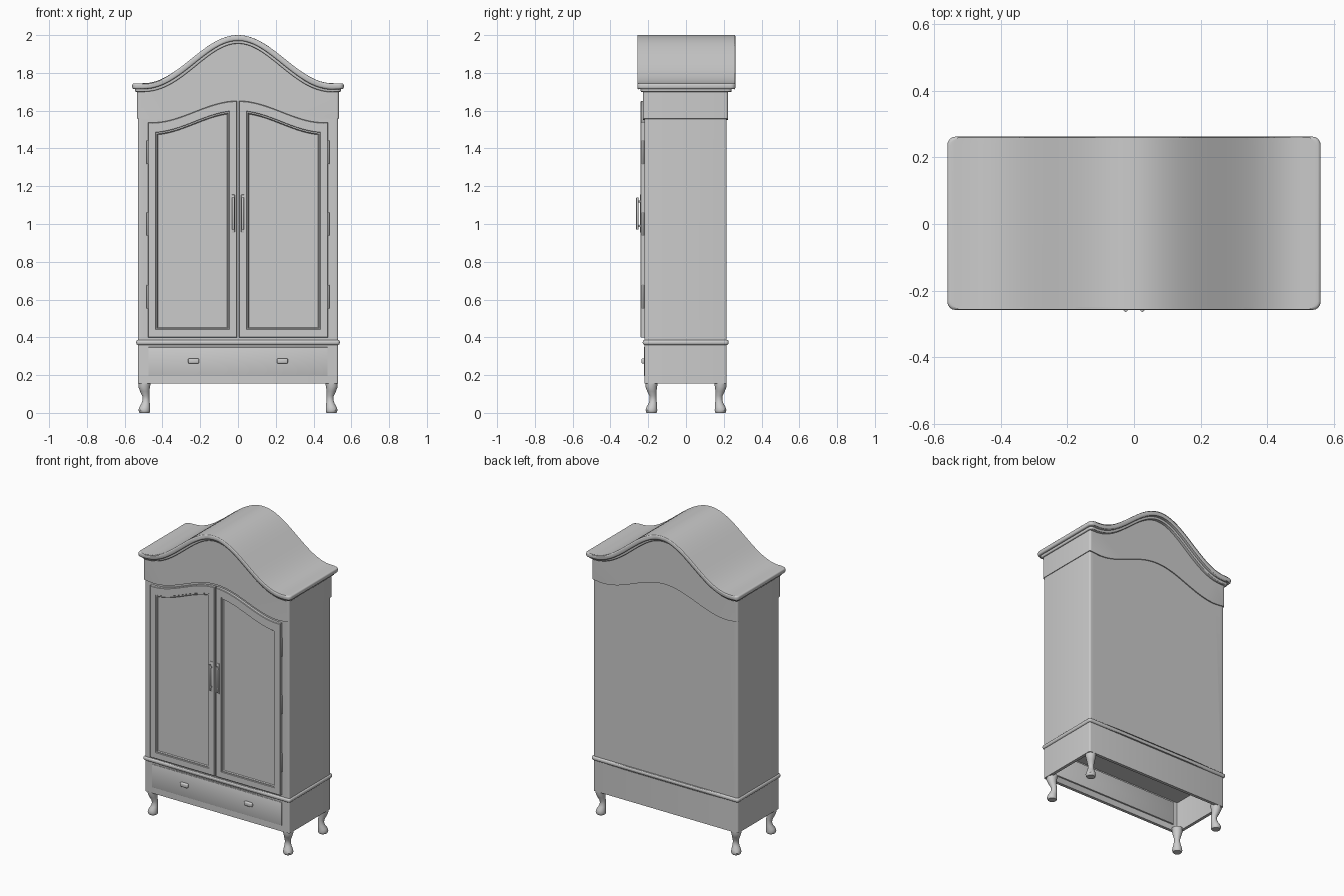
import bpy, bmesh
from math import pi, sin, cos, sqrt, radians

if "Cube" in bpy.data.objects:
    bpy.data.objects.remove(bpy.data.objects["Cube"])


def finish(name, bm, bevel=0.0, segs=2, limit=40):
    bmesh.ops.recalc_face_normals(bm, faces=bm.faces)
    if bevel:
        edges = [e for e in bm.edges if len(e.link_faces) == 2
                 and e.calc_face_angle() > radians(limit)]
        bmesh.ops.bevel(bm, geom=edges, offset=bevel, segments=segs, profile=0.5,
                        affect='EDGES', clamp_overlap=False)
    me = bpy.data.meshes.new(name)
    bm.to_mesh(me)
    bm.free()
    ob = bpy.data.objects.new(name, me)
    bpy.context.collection.objects.link(ob)
    bpy.ops.object.select_all(action='DESELECT')
    ob.select_set(True)
    bpy.context.view_layer.objects.active = ob
    bpy.ops.object.shade_smooth_by_angle(angle=radians(35))
    return ob


def loft(name, rings, closed=False, bevel=0.0, segs=2):
    """Skin a list of equal-length point rings; cap the ends unless closed."""
    bm = bmesh.new()
    vs = [[bm.verts.new(p) for p in r] for r in rings]
    n = len(rings[0])
    for k in range(len(vs) - (0 if closed else 1)):
        a, b = vs[k], vs[(k + 1) % len(vs)]
        for i in range(n):
            j = (i + 1) % n
            bm.faces.new((a[i], a[j], b[j], b[i]))
    if not closed:
        bm.faces.new(vs[0])
        bm.faces.new(vs[-1])
    return finish(name, bm, bevel, segs)


def box(name, x0, x1, y0, y1, z0, z1, bevel=0.003, segs=2):
    return loft(name, [[(x0, y0, z), (x1, y0, z), (x1, y1, z), (x0, y1, z)]
                       for z in (z0, z1)], bevel=bevel, segs=segs)


def rod(name, x, y, z0, z1, r, n=12):
    return loft(name, [[(x + r * cos(2 * pi * i / n), y + r * sin(2 * pi * i / n), z)
                        for i in range(n)] for z in (z0, z1)], bevel=r * 0.3)


# Bonnet curve of the roof, and gentler arch over the doors
def roof(x, drop=0.0):
    u = min(abs(x), 0.5)
    slope = 0.1275 * pi / 0.5 * sin(pi * u / 0.5)
    return 1.745 + 0.1275 * (1 + cos(pi * u / 0.5)) - drop * sqrt(1 + slope * slope)


def arch(x):
    u = min(abs(x), 0.46)
    return 1.55 + 0.0575 * (1 + cos(pi * u / 0.46)) + 0.1 * max(abs(x) - 0.46, 0)


def slab(name, hx, y0, y1, top, bot, r, bevel=0.0, segs=3, n=56):
    """Curved profile run front to back, with corners rounded in plan."""
    arc = [(r * (1 - sin(a)), r * (1 - cos(a))) for a in (pi / 8 * k for k in range(5))]
    ys = [(s, y0 + d) for s, d in arc]
    ys += [(s, y1 - d) for s, d in reversed(arc)]
    ys = [(s, y) for s, y in ys]
    rings = []
    for s, y in ys:
        h = hx - s
        xs = [-h + 2 * h * i / n for i in range(n + 1)]
        rings.append([(x, y, top(x)) for x in xs] + [(x, y, bot(x)) for x in reversed(xs)])
    return loft(name, rings, bevel=bevel, segs=segs)


# Cornice: top lip, lower moulding step, arched frieze
slab("cornice_lip", 0.56, -0.258, 0.262, roof, lambda x: roof(x, 0.03), 0.025, 0.009)
slab("cornice_moulding", 0.545, -0.24, 0.242, lambda x: roof(x, 0.02),
     lambda x: roof(x, 0.045), 0.02, 0.006)
slab("frieze", 0.534, -0.227, 0.222, lambda x: roof(x, 0.03), arch, 0.012)

# Carcass, waist moulding
slab("carcass", 0.53, -0.22, 0.215, lambda x: arch(x) + 0.02, lambda x: 0.36, 0.01)
slab("waist_moulding", 0.539, -0.229, 0.226, lambda x: 0.386, lambda x: 0.36, 0.015, 0.01, n=4)


# Hollow drawer base, open below
def rect(h, y0, y1, z, r=0.01):
    pts = []
    for cx, cy, a0 in ((h - r, y1 - r, 0), (r - h, y1 - r, 1), (r - h, y0 + r, 2), (h - r, y0 + r, 3)):
        pts += [(cx + r * cos((a0 + k / 4) * pi / 2), cy + r * sin((a0 + k / 4) * pi / 2), z)
                for k in range(5)]
    return pts


loft("drawer_base", [rect(0.53, -0.22, 0.215, 0.155), rect(0.53, -0.22, 0.215, 0.365),
                     rect(0.51, -0.2, 0.195, 0.365, 0.004), rect(0.51, -0.2, 0.195, 0.155, 0.004)],
     closed=True)
box("drawer_front", -0.475, 0.475, -0.2225, -0.19, 0.195, 0.348, 0.002)


# Doors: stepped frame with a recessed panel
def door_ring(x0, x1, d, y, n=24):
    a, b = x0 + d, x1 - d
    xs = [a + (b - a) * i / n for i in range(n + 1)]
    return ([(a, y, 0.4 + d), (b, y, 0.4 + d)]
            + [(x, y, arch(x) - 0.013 - d * 1.25) for x in reversed(xs)])


for side, sx in (("left", -1), ("right", 1)):
    x0, x1 = sorted((sx * 0.004, sx * 0.477))
    steps = ((0, -0.215), (0, -0.237), (0.003, -0.24), (0.041, -0.24), (0.043, -0.236),
             (0.049, -0.236), (0.053, -0.229))
    loft(side + "_door", [door_ring(x0, x1, d, y) for d, y in steps])
    # Pull handle: backplate, bar and two posts
    hx = sx * 0.025
    box(side + "_handle_plate", hx - 0.008, hx + 0.008, -0.244, -0.238, 0.955, 1.155, 0.002)
    rod(side + "_handle_bar", hx, -0.257, 0.97, 1.14, 0.0065)
    for k, z in enumerate((0.99, 1.12)):
        box(f"{side}_handle_post_{k}", hx - 0.004, hx + 0.004, -0.257, -0.242, z - 0.005, z + 0.005, 0.001)
    # Hinges
    for k, z in enumerate((0.615, 1.0, 1.38)):
        rod(f"{side}_hinge_{k}", sx * 0.478, -0.228, z - 0.062, z + 0.062, 0.006)
    # Drawer knob
    kx = sx * 0.235
    box(side + "_drawer_knob", kx - 0.029, kx + 0.029, -0.236, -0.215, 0.261, 0.289, 0.007, 3)

# Cabriole legs: (height, outward shift, radius)
LEG = ((0.165, 0.0, 0.034), (0.14, 0.003, 0.031), (0.115, 0.0, 0.025), (0.09, -0.006, 0.019),
       (0.07, -0.007, 0.018), (0.05, -0.005, 0.022), (0.032, 0.0, 0.028), (0.015, 0.002, 0.031),
       (0.004, 0.001, 0.029), (0.0, 0.001, 0.026))
for fb, sy in (("front", -1), ("back", 1)):
    for side, sx in (("left", -1), ("right", 1)):
        loft(f"{fb}_{side}_leg",
             [[(sx * (0.494 + o) + r * cos(2 * pi * i / 20),
                sy * (0.181 + o) + r * sin(2 * pi * i / 20), z) for i in range(20)]
              for z, o, r in LEG])
